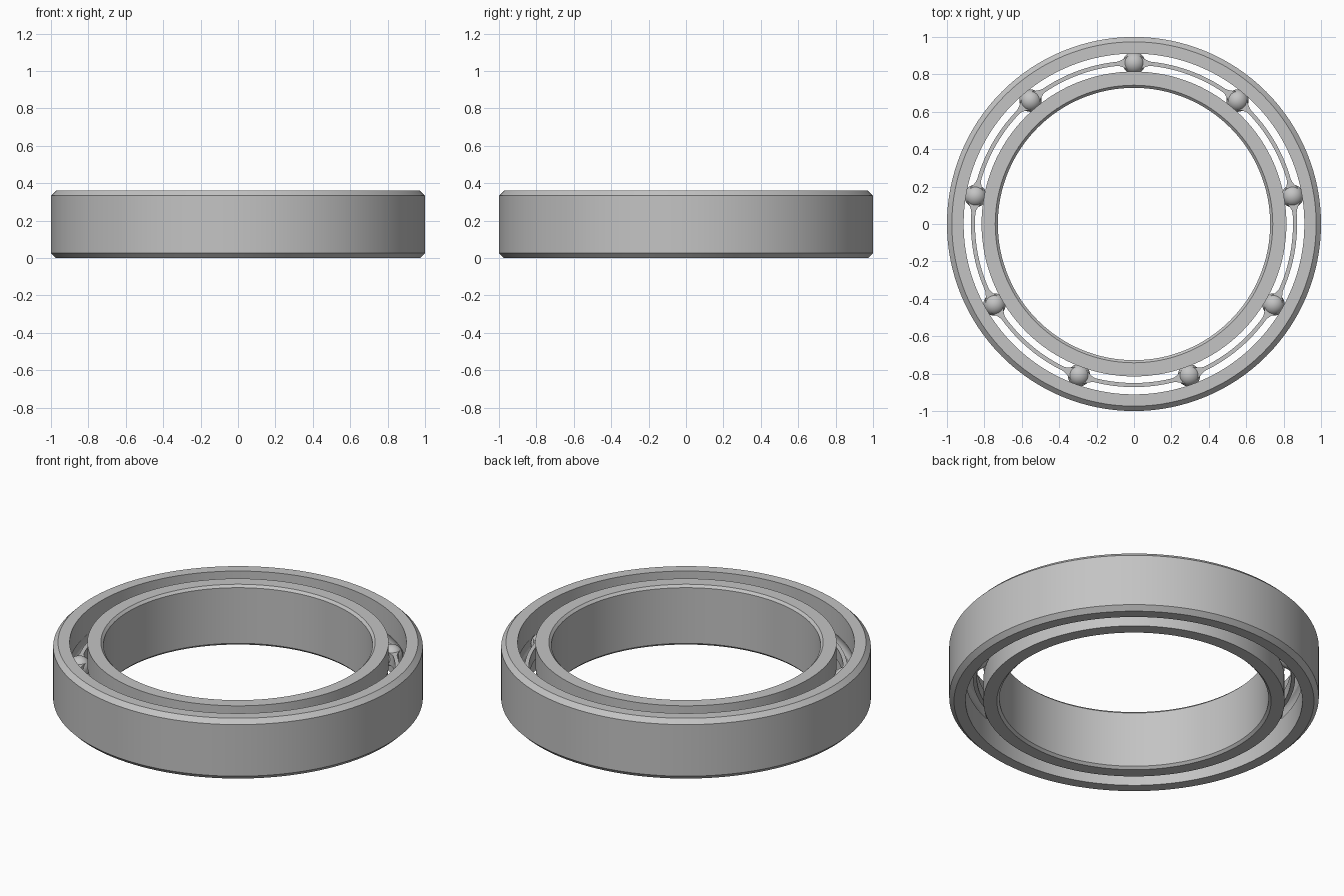
import bpy, bmesh
from math import pi, sin, cos, sqrt

cube = bpy.data.objects.get("Cube")
if cube:
    bpy.data.objects.remove(cube, do_unlink=True)

HEIGHT = 0.36
MID = HEIGHT / 2
PITCH = 0.861        # radius of the ball circle
BALL = 0.06
BALLS = 9

steel = bpy.data.materials.new("grey steel")
steel.use_nodes = True
steel.diffuse_color = (0.55, 0.55, 0.55, 1)
steel.node_tree.nodes["Principled BSDF"].inputs["Base Color"].default_value = steel.diffuse_color


def finish(bm, name):
    bmesh.ops.recalc_face_normals(bm, faces=bm.faces)
    mesh = bpy.data.meshes.new(name)
    bm.to_mesh(mesh)
    bm.free()
    obj = bpy.data.objects.new(name, mesh)
    bpy.context.collection.objects.link(obj)
    mesh.materials.append(steel)
    bpy.ops.object.select_all(action="DESELECT")
    obj.select_set(True)
    bpy.context.view_layer.objects.active = obj
    bpy.ops.object.shade_smooth_by_angle(angle=pi / 6)
    return obj


def sweep(name, section, steps):
    """Sweep a closed (radius, z) section round the axis; it may vary with angle."""
    bm = bmesh.new()
    loops = []
    for i in range(steps):
        a = 2 * pi * i / steps
        loops.append([bm.verts.new((r * cos(a), r * sin(a), z)) for r, z in section(a)])
    n = len(loops[0])
    for i in range(steps):
        p, q = loops[i], loops[(i + 1) % steps]
        for j in range(n):
            k = (j + 1) % n
            bm.faces.new((p[j], q[j], q[k], p[k]))
    return finish(bm, name)


def groove(wall):
    """Raceway arc where the ball circle cuts into a wall, from bottom to top."""
    d = wall - PITCH
    side = 1 if d > 0 else -1
    r = BALL + 0.002
    half = sqrt(r * r - d * d)
    zs = [half * (j / 4 - 1) for j in range(9)]
    return [(PITCH + side * sqrt(r * r - z * z), MID + z) for z in zs]


def race(name, rim, wall, chamfer):
    """Bearing ring: chamfered rim on one side, grooved wall on the other."""
    inset = rim + (chamfer if rim < wall else -chamfer)
    profile = [(wall, 0)] + groove(wall) + [
        (wall, HEIGHT), (inset, HEIGHT), (rim, HEIGHT - chamfer),
        (rim, chamfer), (inset, 0)]
    return sweep(name, lambda a: profile, 128)


race("outer_ring", 1.0, 0.911, 0.026)
race("inner_ring", 0.728, 0.815, 0.014)


# Thin cage band that flares into a pocket at each ball
def cage_section(a):
    step = 2 * pi / BALLS
    off = (a - pi / 2 + step / 2) % step - step / 2
    near = max(0, 1 - abs(off) * PITCH / 0.09)
    w = min(0.04, 0.011 + 0.05 * near ** 1.5)
    h = 0.035
    return [(PITCH - w, MID - h), (PITCH + w, MID - h),
            (PITCH + w, MID + h), (PITCH - w, MID + h)]


sweep("cage", cage_section, 40 * BALLS)

# Balls
for i in range(BALLS):
    a = pi / 2 + 2 * pi * i / BALLS
    bm = bmesh.new()
    bmesh.ops.create_uvsphere(bm, u_segments=32, v_segments=16, radius=BALL)
    ball = finish(bm, f"ball_{i + 1}")
    ball.location = (PITCH * cos(a), PITCH * sin(a), MID)
